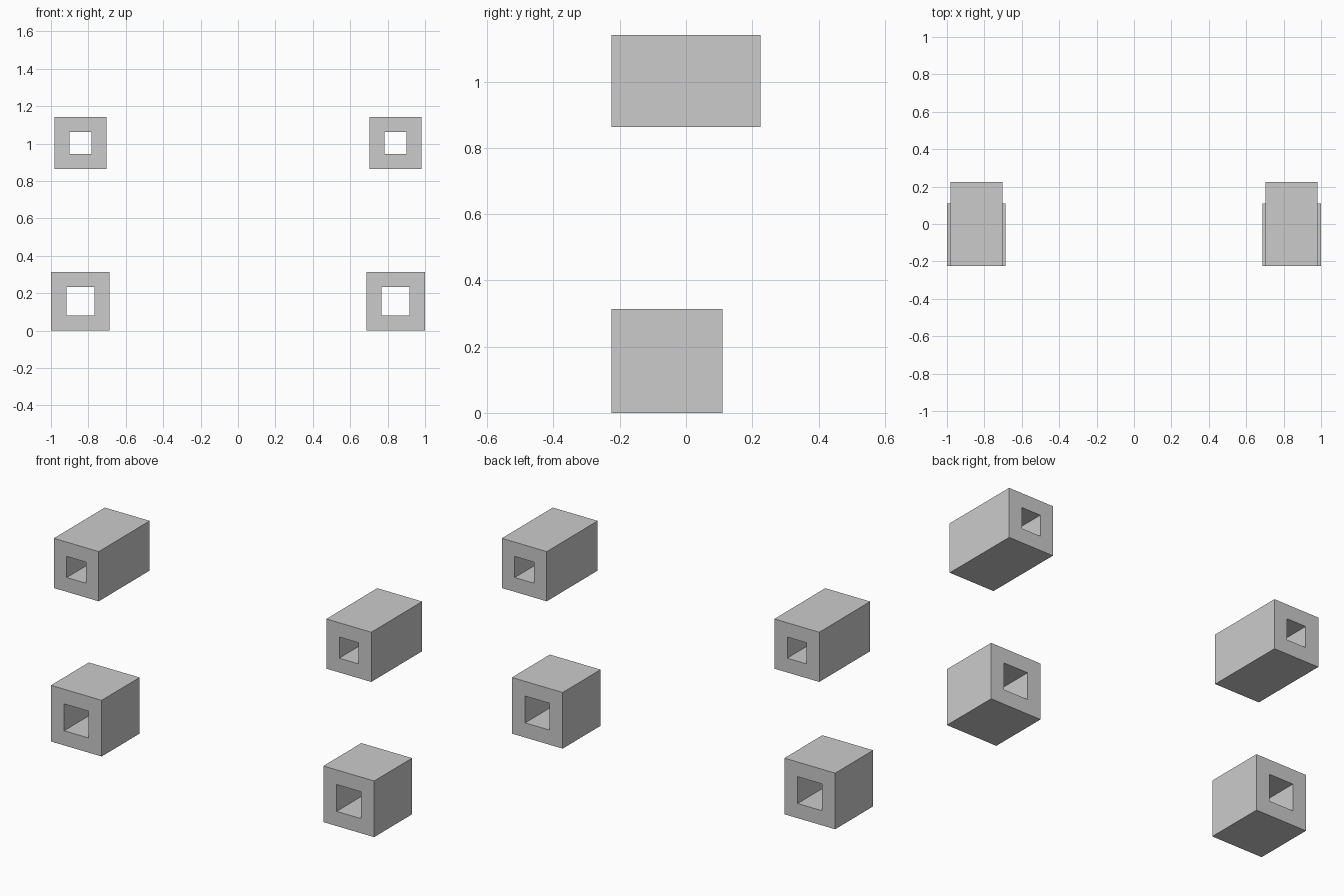
import bpy, bmesh

if "Cube" in bpy.data.objects:
    bpy.data.objects.remove(bpy.data.objects["Cube"])


def square_tube(name, x, z, outer, inner, y0, y1):
    """Square tube along y, open at both ends."""
    bm = bmesh.new()

    def ring(size, y):
        h = size / 2
        return [bm.verts.new((x + sx * h, y, z + sz * h))
                for sx, sz in ((-1, -1), (1, -1), (1, 1), (-1, 1))]

    # Rings in order: outer front, outer back, inner back, inner front
    rings = [ring(outer, y0), ring(outer, y1), ring(inner, y1), ring(inner, y0)]
    for a, b in zip(rings, rings[1:] + rings[:1]):
        for i in range(4):
            j = (i + 1) % 4
            bm.faces.new((a[i], a[j], b[j], b[i]))
    bmesh.ops.recalc_face_normals(bm, faces=bm.faces)
    mesh = bpy.data.meshes.new(name)
    bm.to_mesh(mesh)
    bm.free()
    obj = bpy.data.objects.new(name, mesh)
    bpy.context.collection.objects.link(obj)


# Mirrored left and right pairs: long upper tubes, short lower tubes
for side, s in (("left", -1), ("right", 1)):
    square_tube(f"upper_tube_{side}", s * 0.843, 1.002, 0.278, 0.118, -0.225, 0.225)
    square_tube(f"lower_tube_{side}", s * 0.843, 0.157, 0.314, 0.150, -0.225, 0.11)
